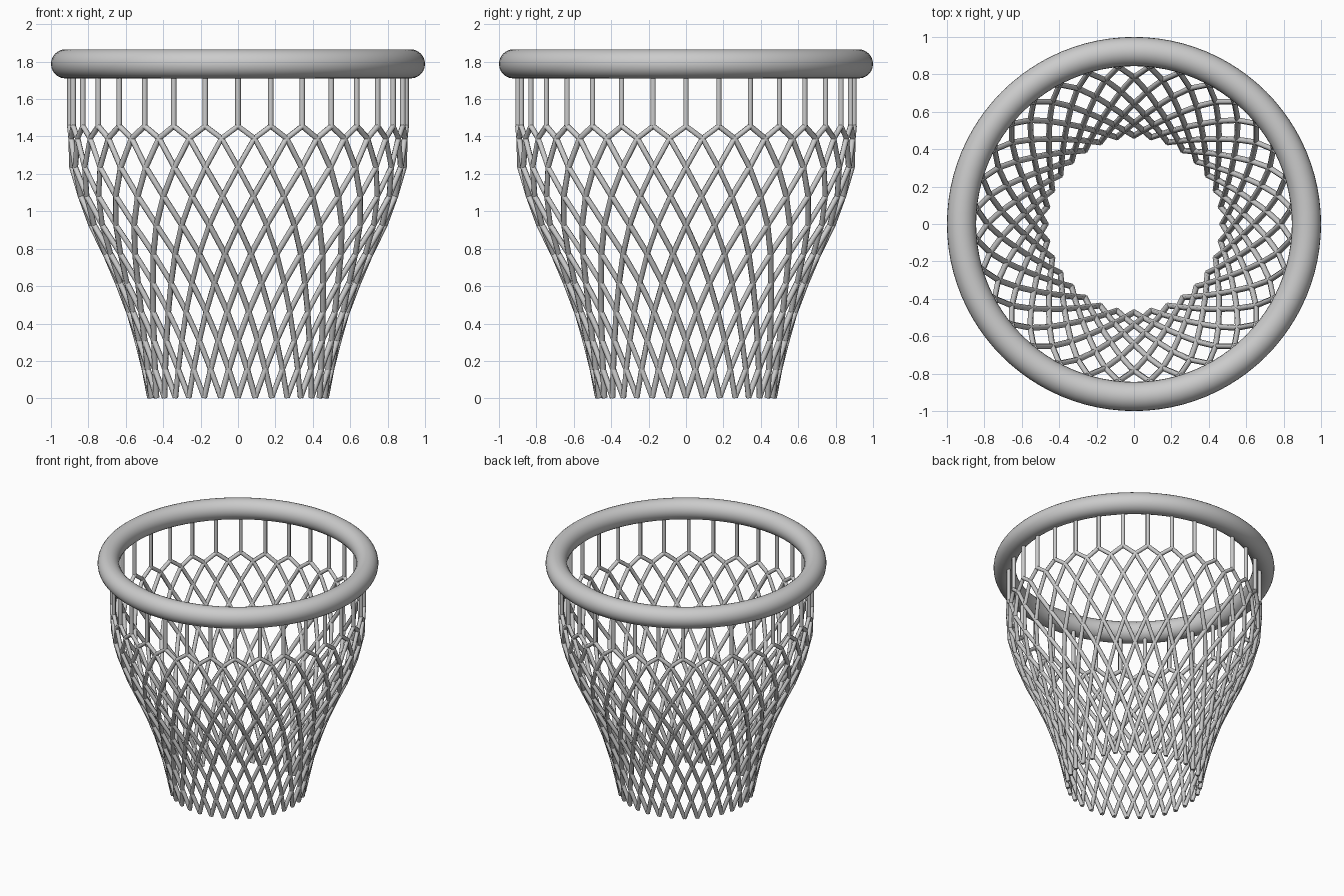
import bpy
from math import sin, cos, pi

if "Cube" in bpy.data.objects:
    bpy.data.objects.remove(bpy.data.objects["Cube"])

N = 32                      # hanging cords around the hoop
STEP = 2 * pi / N / 2       # half a mesh cell
CORD = 0.0155               # cord radius


def polar(r, a, z):
    return (r * sin(a), -r * cos(a), z)


def cords(name, paths):
    """One mesh object made of round cords along the given paths."""
    cu = bpy.data.curves.new(name, 'CURVE')
    cu.dimensions = '3D'
    cu.bevel_depth = CORD
    cu.bevel_resolution = 1
    cu.use_fill_caps = True
    for pts in paths:
        sp = cu.splines.new('POLY')
        sp.points.add(len(pts) - 1)
        for p, co in zip(sp.points, pts):
            p.co = (*co, 1)
    ob = bpy.data.objects.new(name, cu)
    bpy.context.collection.objects.link(ob)
    bpy.ops.object.select_all(action='DESELECT')
    ob.select_set(True)
    bpy.context.view_layer.objects.active = ob
    bpy.ops.object.convert(target='MESH')
    return bpy.context.object


# Hoop
bpy.ops.mesh.primitive_torus_add(major_radius=0.922, minor_radius=0.078,
                                 major_segments=96, minor_segments=24,
                                 location=(0, 0, 1.788))
hoop = bpy.context.object
hoop.name = "hoop"
bpy.ops.object.shade_smooth()

# Straight cords hanging from the hoop
cords("hanging_cords", [[polar(0.898, 2 * STEP * i, 1.77),
                         polar(0.898, 2 * STEP * i, 1.445)] for i in range(N)])

# Net: radius at each row of knots, top to bottom
radii = [0.898, 0.896, 0.887, 0.845, 0.785, 0.712, 0.643, 0.587, 0.54, 0.503, 0.472]
heights = [1.455] + [1.39 * (9 - k) / 9 for k in range(10)]
heights[-1] = 0.005

for name, d in (("net_left_cords", -1), ("net_right_cords", 1)):
    cords(name, [[polar(r, STEP * (2 * i + d * k), z)
                  for k, (r, z) in enumerate(zip(radii, heights))]
                 for i in range(N)])
